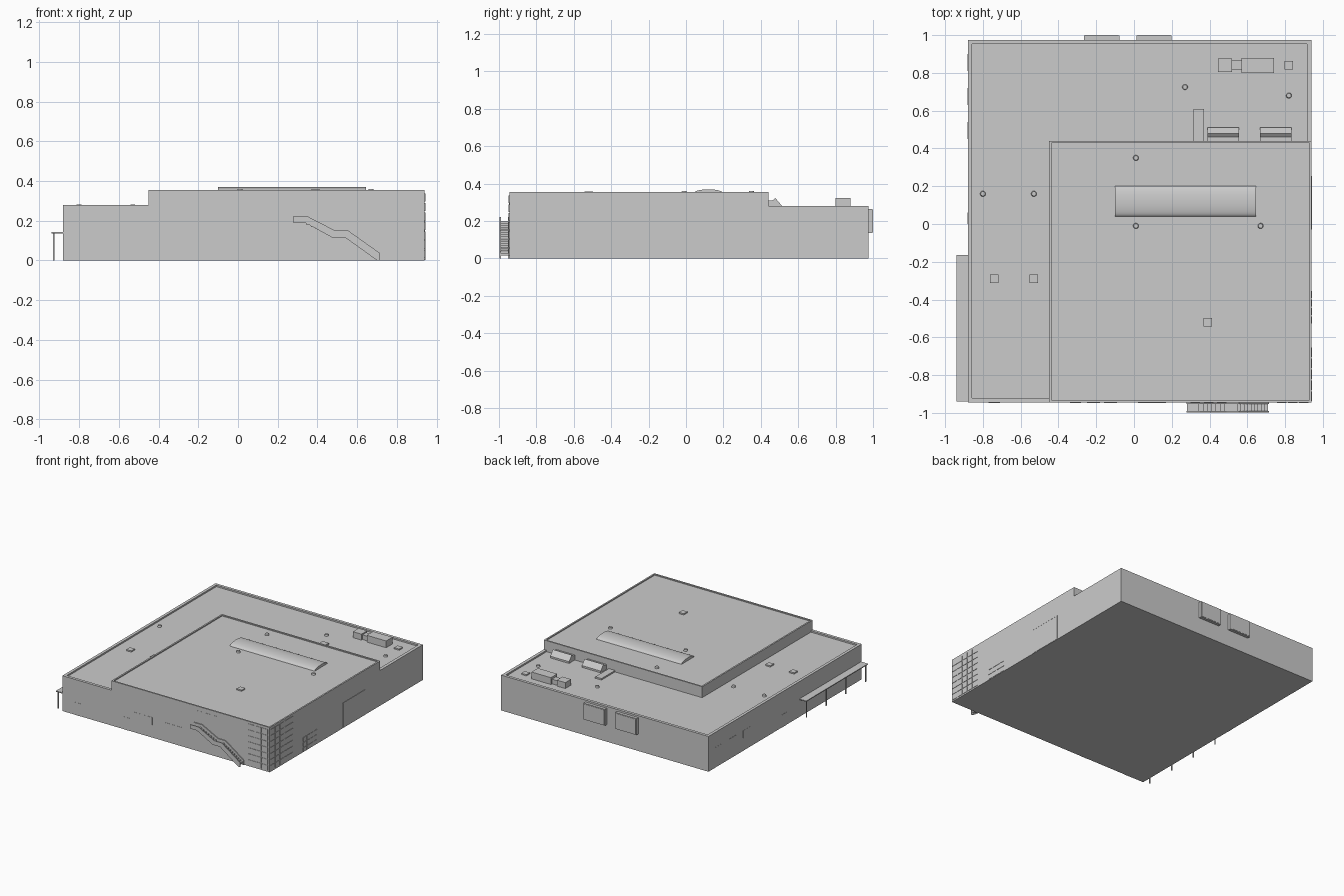
import bpy, bmesh, math

if "Cube" in bpy.data.objects:
    bpy.data.objects.remove(bpy.data.objects["Cube"])


def finish(name, bm):
    bmesh.ops.remove_doubles(bm, verts=bm.verts, dist=1e-5)
    bmesh.ops.recalc_face_normals(bm, faces=bm.faces)
    mesh = bpy.data.meshes.new(name)
    bm.to_mesh(mesh)
    bm.free()
    ob = bpy.data.objects.new(name, mesh)
    bpy.context.collection.objects.link(ob)
    return ob


def add_box(bm, x0, x1, y0, y1, z0, z1):
    v = bmesh.ops.create_cube(bm, size=1)["verts"]
    bmesh.ops.scale(bm, vec=(x1 - x0, y1 - y0, z1 - z0), verts=v)
    bmesh.ops.translate(bm, vec=((x0 + x1) / 2, (y0 + y1) / 2, (z0 + z1) / 2), verts=v)


def boxes(name, items):
    bm = bmesh.new()
    for it in items:
        add_box(bm, *it)
    return finish(name, bm)


def prism(name, pts, axis, a, b):
    """Extrude a profile along x (profile is y,z) or y (profile is x,z)."""
    bm = bmesh.new()
    vs = [bm.verts.new((a, p, z) if axis == "x" else (p, a, z)) for p, z in pts]
    f = bm.faces.new(vs)
    ext = bmesh.ops.extrude_face_region(bm, geom=[f])["geom"]
    d = (b - a, 0, 0) if axis == "x" else (0, b - a, 0)
    bmesh.ops.translate(bm, vec=d, verts=[g for g in ext if isinstance(g, bmesh.types.BMVert)])
    return finish(name, bm)


# Building shell: stepped heights with recessed roofs behind parapets
LOW, HIGH = 0.268, 0.347
XS = [-0.88, -0.857, -0.45, -0.438, 0.915, 0.928, 0.94]
YS = [-0.945, -0.933, -0.922, 0.428, 0.44, 0.952, 0.975]


def height(i, j):
    if not (0 <= i < len(XS) - 1 and 0 <= j < len(YS) - 1):
        return 0
    x, y = (XS[i] + XS[i + 1]) / 2, (YS[j] + YS[j + 1]) / 2
    if x > -0.45 and y < 0.44:
        return HIGH if -0.438 < x < 0.928 and -0.933 < y < 0.428 else 0.355
    return LOW if -0.857 < x < 0.915 and -0.922 < y < 0.952 else 0.28


bm = bmesh.new()
quad = lambda *c: bm.faces.new([bm.verts.new(p) for p in c])
for i in range(-1, len(XS) - 1):
    for j in range(-1, len(YS) - 1):
        h = height(i, j)
        if h:
            for z in (0, h):
                quad((XS[i], YS[j], z), (XS[i + 1], YS[j], z), (XS[i + 1], YS[j + 1], z), (XS[i], YS[j + 1], z))
        hx, hy = height(i + 1, j), height(i, j + 1)
        if hx != h:
            x = XS[i + 1]
            quad((x, YS[j], h), (x, YS[j + 1], h), (x, YS[j + 1], hx), (x, YS[j], hx))
        if hy != h:
            y = YS[j + 1]
            quad((XS[i], y, h), (XS[i + 1], y, h), (XS[i + 1], y, hy), (XS[i], y, hy))
finish("building_shell", bm)

# Barrel skylight on the upper roof
arc = [(0.12 + 0.08 * math.cos(t), HIGH + 0.022 * math.sin(t))
       for t in [math.pi * k / 16 for k in range(17)]]
sky = prism("barrel_skylight", arc, "x", -0.10, 0.645)
bpy.context.view_layer.objects.active = sky
sky.select_set(True)
bpy.ops.object.shade_smooth_by_angle(angle=math.radians(30))

# Round vents and square hatches on both roofs
bm = bmesh.new()
for x, y, z in [(-0.8, 0.16, LOW), (-0.53, 0.16, LOW), (0.27, 0.725, LOW), (0.82, 0.68, LOW),
                (0.01, 0.35, HIGH), (0.01, -0.01, HIGH), (0.67, -0.01, HIGH)]:
    v = bmesh.ops.create_cone(bm, cap_ends=True, segments=12, radius1=0.015, radius2=0.012, depth=0.013)["verts"]
    bmesh.ops.translate(bm, vec=(x, y, z + 0.0065), verts=v)
finish("roof_vents", bm)
boxes("roof_hatches", [(x - 0.022, x + 0.022, y - 0.022, y + 0.022, z, z + 0.01)
                       for x, y, z in [(0.82, 0.84, LOW), (-0.74, -0.29, LOW),
                                       (-0.53, -0.29, LOW), (0.39, -0.52, HIGH)]])

# Air handling unit, low duct and hooded intakes on the lower roof
boxes("air_handler", [(0.445, 0.52, 0.805, 0.877, LOW, 0.315),
                      (0.52, 0.57, 0.818, 0.866, LOW, 0.305),
                      (0.57, 0.74, 0.80, 0.88, LOW, 0.322)])
boxes("low_duct", [(0.315, 0.37, 0.44, 0.61, LOW, 0.28)])
hood = [(0.44, LOW), (0.44, 0.308), (0.46, 0.308), (0.478, 0.322), (0.512, 0.282), (0.512, LOW)]
for n, x in enumerate((0.39, 0.668)):
    prism(f"intake_hood_{n + 1}", hood, "x", x, x + 0.165)

# Panels on the back wall: slab with a raised face
boxes("back_panels", [(x, x + 0.187, 0.975, 0.998, 0.135, 0.265) for x in (-0.265, 0.012)]
      + [(x + 0.006, x + 0.181, 0.997, 1.0, 0.141, 0.259) for x in (-0.265, 0.012)])

# Side canopy on thin posts
boxes("side_canopy", [(-0.94, -0.88, -0.94, -0.165, 0.135, 0.142)])
boxes("canopy_posts", [(-0.931, -0.924, y, y + 0.007, 0, 0.136) for y in (-0.19, -0.435, -0.68, -0.93)])

# Outside stair: stringers on both sides with landings and treads
string = [(0.278, 0.19), (0.278, 0.222), (0.35, 0.222), (0.49, 0.15), (0.555, 0.15),
          (0.716, 0.036), (0.716, 0), (0.70, 0), (0.54, 0.115), (0.475, 0.115), (0.338, 0.19)]
prism("stair_stringer_outer", string, "y", -0.997, -0.99)
prism("stair_stringer_inner", string, "y", -0.952, -0.945)
treads = [(0.28, 0.345, -0.99, -0.952, 0.19, 0.2), (0.48, 0.55, -0.99, -0.952, 0.118, 0.128)]
for x0, x1, z0, z1, n in [(0.345, 0.48, 0.195, 0.123, 6), (0.55, 0.71, 0.123, 0.01, 9)]:
    for k in range(n):
        x, z = x0 + (x1 - x0) * k / n, z0 + (z1 - z0) * (k + 1) / (n + 1)
        treads.append((x, x + (x1 - x0) / n, -0.99, -0.952, z - 0.006, z + 0.004))
boxes("stair_treads", treads)


# Glazed corner and entrance: grids of slightly raised panes
def panes(name, face, a0, a1, z0, z1, cols, rows, gap=0.007):
    items = []
    da, dz = (a1 - a0) / cols, (z1 - z0) / rows
    for c in range(cols):
        for r in range(rows):
            a, z = a0 + c * da + gap / 2, z0 + r * dz + gap / 2
            if face == "front":
                items.append((a, a + da - gap, -0.948, -0.944, z, z + dz - gap))
            else:
                items.append((0.939, 0.943, a, a + da - gap, z, z + dz - gap))
    boxes(name, items)


panes("corner_glazing_front", "front", 0.753, 0.928, 0.008, 0.34, 3, 7)
panes("corner_glazing_side", "side", -0.94, -0.65, 0.008, 0.34, 5, 7)
panes("entrance_glazing", "side", -0.53, -0.35, 0.0, 0.12, 4, 3)

# Flat doors and windows in the walls
boxes("roller_door", [(0.939, 0.942, -0.025, 0.25, 0.002, 0.196), (0.939, 0.943, -0.03, 0.255, 0.196, 0.201)])
boxes("front_doors", [(x, x + w, -0.9465, -0.944, 0.0, 0.1) for x, w in [(-0.77, 0.06), (-0.34, 0.06)]])
boxes("front_windows", [(x, x + w, -0.9465, -0.944, z, z + 0.06)
                        for x, w, z in [(-0.25, 0.07, 0.1), (-0.16, 0.07, 0.1), (0.02, 0.15, 0.09),
                                        (0.30, 0.05, 0.26), (0.37, 0.05, 0.26), (0.44, 0.05, 0.26)]])
boxes("left_doors_and_windows", [(-0.8815, -0.879, 0.0, 0.06, 0.0, 0.1)]
      + [(-0.8815, -0.879, y, y + 0.09, 0.1, 0.16) for y in (0.45, 0.63, 0.81)])
